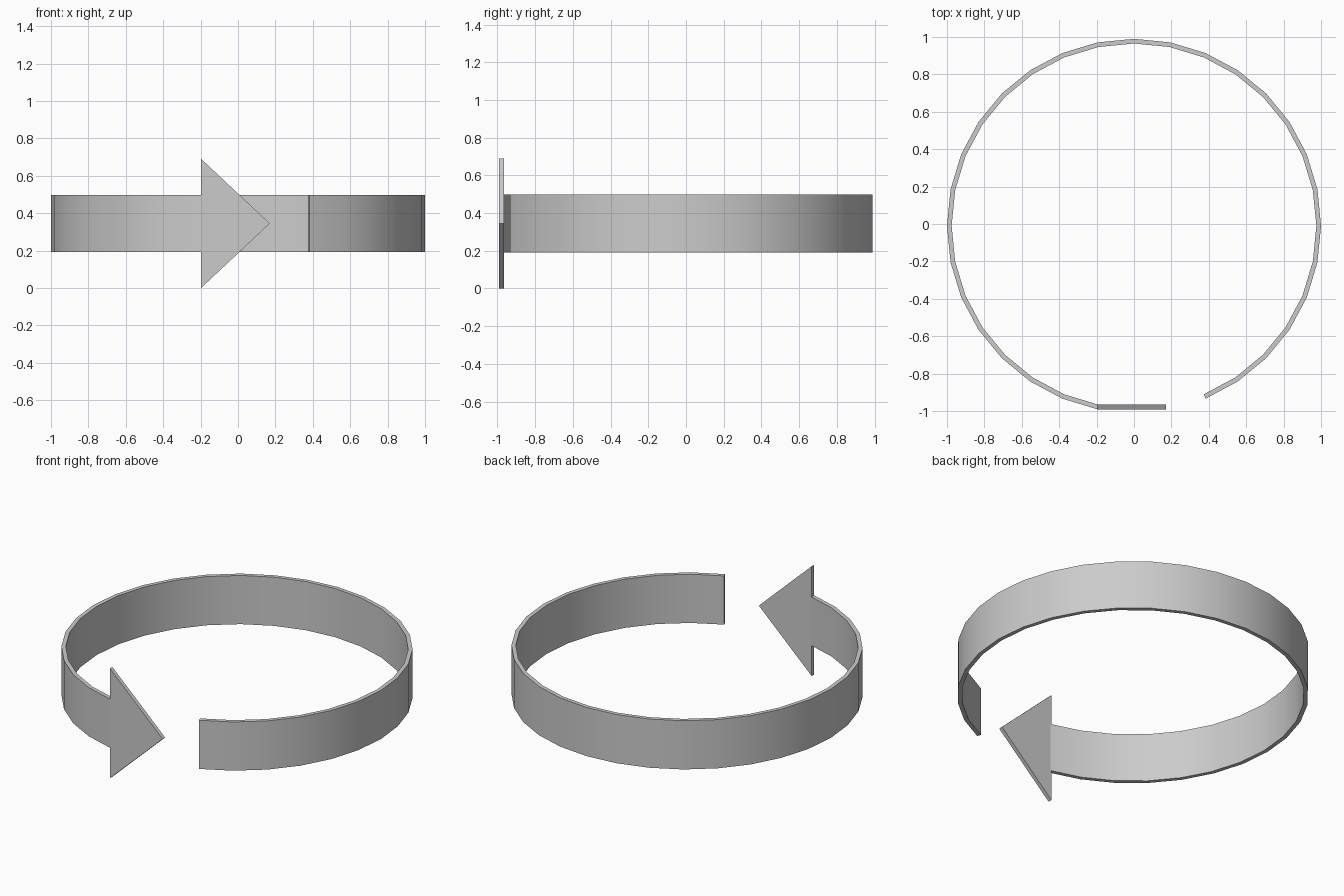
import bpy, bmesh
from math import radians, sin, cos

if "Cube" in bpy.data.objects:
    bpy.data.objects.remove(bpy.data.objects["Cube"])

CY, MID, HALF = -0.01, 0.345, 0.153   # ring centre y, mid height, half band height
R_OUT, R_IN = 1.0, 0.975
STEP = 11.25


def make_object(name, bm):
    bmesh.ops.recalc_face_normals(bm, faces=bm.faces)
    mesh = bpy.data.meshes.new(name)
    bm.to_mesh(mesh)
    bm.free()
    obj = bpy.data.objects.new(name, mesh)
    bpy.context.collection.objects.link(obj)
    return obj


# Band: rectangular section swept round 29 of 32 steps, leaving a gap at the front
bm = bmesh.new()
section = [(R_OUT, MID - HALF), (R_OUT, MID + HALF), (R_IN, MID + HALF), (R_IN, MID - HALF)]
rings = []
for i in range(30):
    a = radians(258.75 - i * STEP)
    rings.append([bm.verts.new((r * cos(a), r * sin(a) + CY, z)) for r, z in section])
for p, q in zip(rings, rings[1:]):
    for k in range(4):
        n = (k + 1) % 4
        bm.faces.new((p[k], p[n], q[n], q[k]))
bm.faces.new(rings[0])
bm.faces.new(rings[-1])
band = make_object("curved_band", bm)
bpy.context.view_layer.objects.active = band
band.select_set(True)
bpy.ops.object.shade_smooth_by_angle(angle=radians(30))

# Arrow head: flat triangular plate across the start of the band
bm = bmesh.new()
outline = [(-0.197, 0.0), (0.17, MID), (-0.197, 2 * MID)]
face = bm.faces.new([bm.verts.new((x, -0.991, z)) for x, z in outline])
new = bmesh.ops.extrude_face_region(bm, geom=[face])["geom"]
bmesh.ops.translate(bm, vec=(0, 0.025, 0), verts=[g for g in new if isinstance(g, bmesh.types.BMVert)])
make_object("arrow_head", bm)
